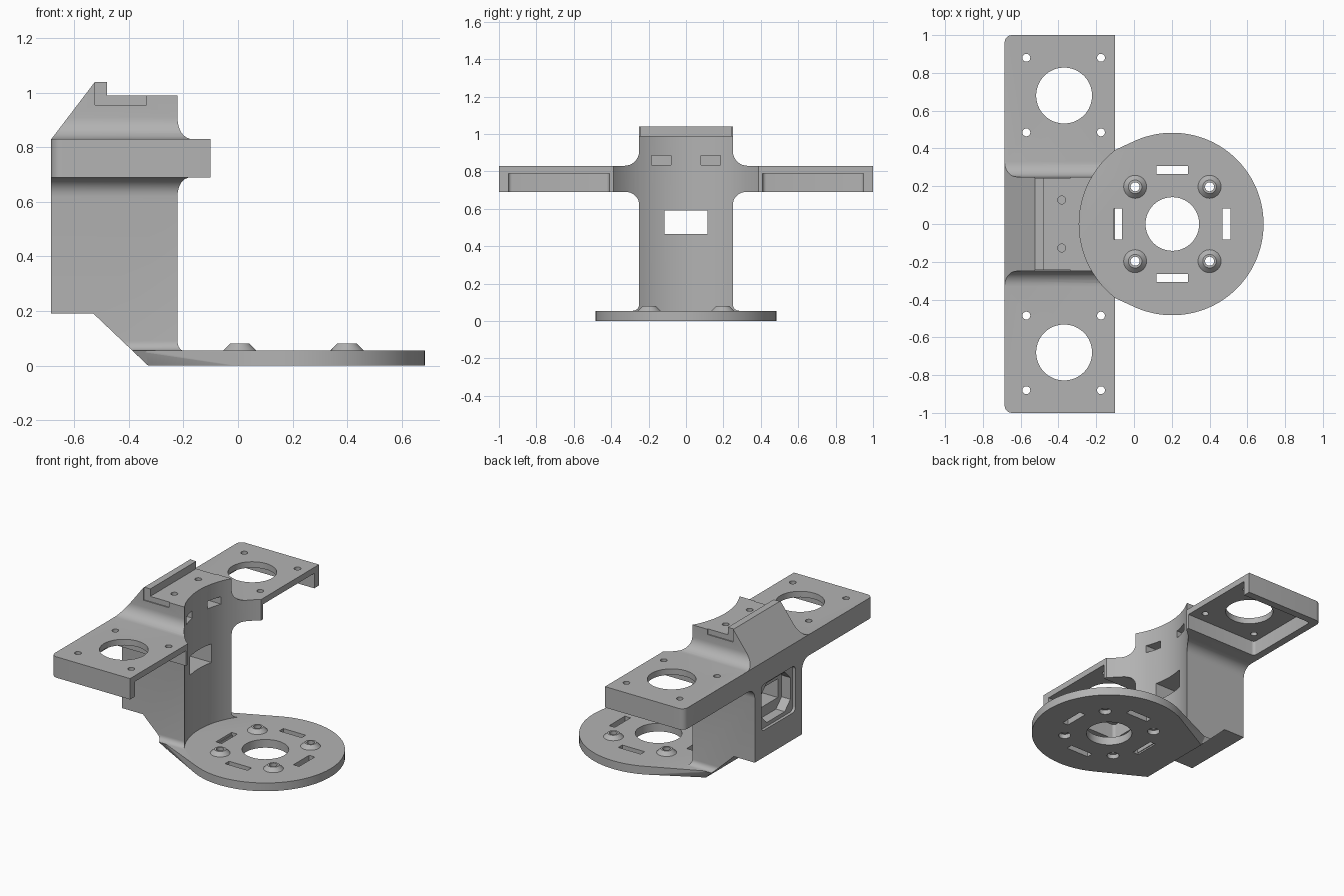
import bpy, bmesh
from math import cos, sin, pi, radians

cube = bpy.data.objects.get("Cube")
if cube:
    bpy.data.objects.remove(cube, do_unlink=True)

grey = bpy.data.materials.new("plain grey")
grey.use_nodes = True
GREY = (0.45, 0.45, 0.45, 1)
grey.diffuse_color = GREY
grey.node_tree.nodes["Principled BSDF"].inputs["Base Color"].default_value = GREY

CX = 0.203      # disc centre in x
BASE = 0.055    # base plate thickness


def make_object(name, bm):
    bmesh.ops.recalc_face_normals(bm, faces=bm.faces)
    mesh = bpy.data.meshes.new(name)
    bm.to_mesh(mesh)
    bm.free()
    mesh.materials.append(grey)
    obj = bpy.data.objects.new(name, mesh)
    bpy.context.collection.objects.link(obj)
    return obj


def prism(name, pts, axis, lo, hi):
    """Extrude a 2D outline along an axis."""
    place = {"x": lambda u, v, w: (w, u, v),
             "y": lambda u, v, w: (u, w, v),
             "z": lambda u, v, w: (u, v, w)}[axis]
    bm = bmesh.new()
    a = [bm.verts.new(place(u, v, lo)) for u, v in pts]
    b = [bm.verts.new(place(u, v, hi)) for u, v in pts]
    bm.faces.new(a)
    bm.faces.new(b[::-1])
    for i in range(len(pts)):
        j = (i + 1) % len(pts)
        bm.faces.new((a[i], a[j], b[j], b[i]))
    return make_object(name, bm)


def box(x0, x1, y0, y1, z0, z1):
    return prism("box", [(x0, y0), (x1, y0), (x1, y1), (x0, y1)], "z", z0, z1)


def cone(x, y, r0, r1, z0, z1, n=32):
    bm = bmesh.new()
    bmesh.ops.create_cone(bm, cap_ends=True, segments=n, radius1=r0, radius2=r1, depth=z1 - z0)
    bmesh.ops.translate(bm, verts=bm.verts, vec=(x, y, (z0 + z1) / 2))
    return make_object("cone", bm)


def arc(cx, cy, r, a0, a1, n=8):
    return [(cx + r * cos(radians(a0 + (a1 - a0) * i / n)),
             cy + r * sin(radians(a0 + (a1 - a0) * i / n))) for i in range(n + 1)]


def rounded(x0, x1, y0, y1, r, n=8):
    return (arc(x1 - r, y1 - r, r, 0, 90, n) + arc(x0 + r, y1 - r, r, 90, 180, n)
            + arc(x0 + r, y0 + r, r, 180, 270, n) + arc(x1 - r, y0 + r, r, 270, 360, n))


def combine(target, tool, operation="DIFFERENCE"):
    mod = target.modifiers.new("cut", "BOOLEAN")
    mod.operation, mod.object, mod.solver = operation, tool, "EXACT"
    bpy.context.view_layer.objects.active = target
    bpy.ops.object.modifier_apply(modifier=mod.name)
    bpy.data.objects.remove(tool, do_unlink=True)


# Column and wings: filleted cross-section, trimmed by plan and side outlines
half = ([(0.265, 0.01)] + arc(0.285, 0.09, 0.035, 270, 180)
        + arc(0.32, 0.62, 0.07, 180, 90) + [(1.1, 0.69), (1.1, 0.83)]
        + arc(0.33, 0.91, 0.08, 270, 180) + [(0.25, 1.1)])
section = half + [(-y, z) for y, z in reversed(half)]
bracket = prism("column_bracket", section, "x", -0.8, 0)

plan = ([(-0.1, -1), (-0.1, 1)] + arc(-0.645, 0.96, 0.04, 90, 180)
        + arc(-0.645, -0.96, 0.04, 180, 270))
combine(bracket, prism("plan", plan, "z", -0.2, 1.3), "INTERSECT")

side = [(-0.8, 0.19), (-0.53, 0.19), (-0.33, 0), (-0.33, -0.1), (0.2, -0.1), (0.2, 0.99),
        (-0.48, 0.99), (-0.48, 1.04), (-0.525, 1.04), (-0.8, 0.679)]
combine(bracket, prism("side", side, "y", -1.2, 1.2), "INTERSECT")

# Concave front of the column
combine(bracket, cone(CX, 0, 0.493, 0.493, 0.04, 1.3, 128))

# Wings: open pocket below, large hole and four screw holes
for s in (-1, 1):
    y0, y1 = sorted((s * 0.41, s * 0.95))
    combine(bracket, prism("pocket", rounded(-0.635, 0.1, y0, y1, 0.02, 4), "z", 0.6, 0.79))
    combine(bracket, cone(-0.37, s * 0.68, 0.148, 0.148, 0.6, 1, 64))
    for x in (-0.57, -0.175):
        for y in (0.485, 0.88):
            combine(bracket, cone(x, s * y, 0.021, 0.021, 0.6, 1, 24))
    # nut slot with its screw hole, and shallow side notch at the top
    y0, y1 = sorted((s * 0.08, s * 0.185))
    combine(bracket, box(-0.44, 0, y0, y1, 0.835, 0.885))
    combine(bracket, cone(-0.383, s * 0.127, 0.021, 0.021, 0.86, 1.2, 24))
    y0, y1 = sorted((s * 0.243, s * 0.3))
    combine(bracket, box(-0.525, -0.335, y0, y1, 0.955, 1.2))

# Rear recess: rounded frame, chamfered socket, window through the column
combine(bracket, prism("frame", rounded(-0.18, 0.18, 0.37, 0.68, 0.03), "x", -0.8, -0.665))
combine(bracket, prism("socket", rounded(-0.155, 0.155, 0.395, 0.66, 0.06, 1), "x", -0.8, -0.6))
combine(bracket, box(-0.9, 0.1, -0.115, 0.115, 0.465, 0.59))

# Base plate: disc blended by straight tangents to the column foot
bm = bmesh.new()
for z, foot in ((0, -0.33), (BASE, -0.388)):
    for i in range(128):
        a = 2 * pi * i / 128
        bm.verts.new((CX + 0.483 * cos(a), 0.483 * sin(a), z))
    for y in (-0.26, 0.26):
        bm.verts.new((foot, y, z))
bmesh.ops.convex_hull(bm, input=bm.verts)
bmesh.ops.dissolve_limit(bm, angle_limit=0.01, verts=bm.verts, edges=bm.edges)
base = make_object("base_plate", bm)

# Screw bosses with countersunk holes
spots = [(CX + sx * 0.197, sy * 0.197) for sx in (-1, 1) for sy in (-1, 1)]
for x, y in spots:
    combine(base, cone(x, y, 0.076, 0.036, 0.04, 0.08, 32), "UNION")
for x, y in spots:
    combine(base, cone(x, y, 0.024, 0.024, -0.1, 0.2, 24))
    combine(base, cone(x, y, 0.038, 0.038, -0.1, 0.03, 24))

# Centre hole and four slots
combine(base, cone(CX, 0, 0.142, 0.142, -0.1, 0.2, 64))
for s in (-1, 1):
    x, y = CX + s * 0.287, s * 0.287
    combine(base, box(x - 0.021, x + 0.021, -0.083, 0.083, -0.1, 0.2))
    combine(base, box(CX - 0.083, CX + 0.083, y - 0.021, y + 0.021, -0.1, 0.2))

# Join the base to the column and shade
combine(bracket, base, "UNION")
bpy.ops.object.select_all(action="DESELECT")
bracket.select_set(True)
bpy.context.view_layer.objects.active = bracket
bpy.ops.object.shade_smooth_by_angle(angle=radians(25))
